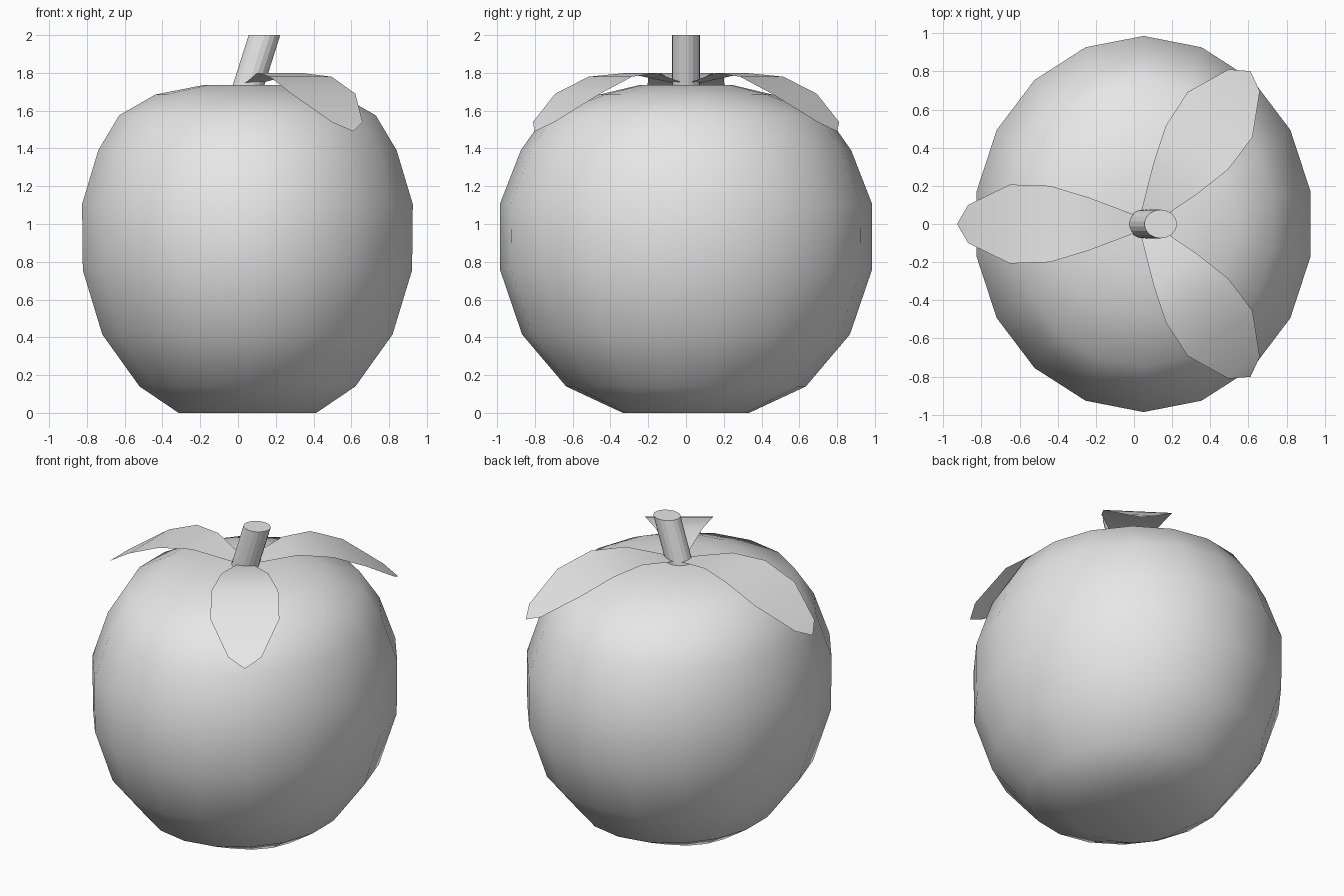
import bpy, bmesh, math
from mathutils import Matrix, Vector

cube = bpy.data.objects.get("Cube")
if cube:
    bpy.data.objects.remove(cube, do_unlink=True)

CENTRE_X = 0.05
SIDES = 18

grey = bpy.data.materials.new("light grey")
grey.use_nodes = True
grey.diffuse_color = (0.8, 0.8, 0.8, 1)
grey.node_tree.nodes["Principled BSDF"].inputs["Base Color"].default_value = (0.8, 0.8, 0.8, 1)


def finish(bm, name, angle=40):
    """Turn a bmesh into a smooth shaded object."""
    mesh = bpy.data.meshes.new(name)
    bm.to_mesh(mesh)
    bm.free()
    mesh.materials.append(grey)
    obj = bpy.data.objects.new(name, mesh)
    bpy.context.collection.objects.link(obj)
    bpy.ops.object.select_all(action="DESELECT")
    obj.select_set(True)
    bpy.context.view_layer.objects.active = obj
    bpy.ops.object.shade_smooth_by_angle(angle=math.radians(angle))
    return obj


def loft(bm, rings):
    """Skin rings given as (centre x, z, x radius, y radius)."""
    loops = []
    for cx, z, rx, ry in rings:
        loops.append([bm.verts.new((cx + rx * math.sin(math.tau * i / SIDES),
                                    -ry * math.cos(math.tau * i / SIDES), z))
                      for i in range(SIDES)])
    for low, high in zip(loops, loops[1:]):
        for i in range(SIDES):
            j = (i + 1) % SIDES
            bm.faces.new((low[i], low[j], high[j], high[i]))
    return loops


# Fruit body: slightly wider from front to back, with shallow dimples
profile = [(0, 0.37, 0.335), (0.14, 0.58, 0.635), (0.415, 0.78, 0.868),
           (0.755, 0.885, 0.984), (1.105, 0.889, 0.986), (1.39, 0.802, 0.875),
           (1.575, 0.69, 0.745), (1.685, 0.495, 0.46), (1.735, 0.24, 0.25)]
bm = bmesh.new()
loops = loft(bm, [(CENTRE_X, z, rx, ry) for z, rx, ry in profile])
bottom = bm.verts.new((CENTRE_X, 0, 0.02))
top = bm.verts.new((CENTRE_X, 0, 1.72))
for i in range(SIDES):
    j = (i + 1) % SIDES
    bm.faces.new((loops[0][j], loops[0][i], bottom))
    bm.faces.new((loops[-1][i], loops[-1][j], top))
finish(bm, "fruit_body", 60)

# Leaning stem with level ends
bm = bmesh.new()
ends = loft(bm, [(0.045, 1.7, 0.085, 0.075), (0.14, 2.0, 0.085, 0.075)])
bm.faces.new(ends[1])
bm.faces.new(ends[0][::-1])
finish(bm, "stem", 15)

# Leaves: thin bent blades given as (distance along, half width, height)
blade = [(0.0, 0.03, 1.735), (0.29, 0.14, 1.80), (0.49, 0.2, 1.78),
         (0.70, 0.207, 1.69), (0.92, 0.1, 1.54)]
for name, angle in (("right_leaf", 180), ("back_leaf", 55), ("front_leaf", -55)):
    bm = bmesh.new()
    rows = [(bm.verts.new((d, -w, z)), bm.verts.new((d, w, z))) for d, w, z in blade]
    for a, b in zip(rows, rows[1:]):
        bm.faces.new((a[0], b[0], b[1], a[1]))
    tip = bm.verts.new((0.978, 0, 1.49))
    bm.faces.new((rows[-1][0], tip, rows[-1][1]))
    bm.transform(Matrix.Translation(Vector((CENTRE_X, 0, 0)))
                 @ Matrix.Rotation(math.radians(angle), 4, "Z"))
    finish(bm, name)
